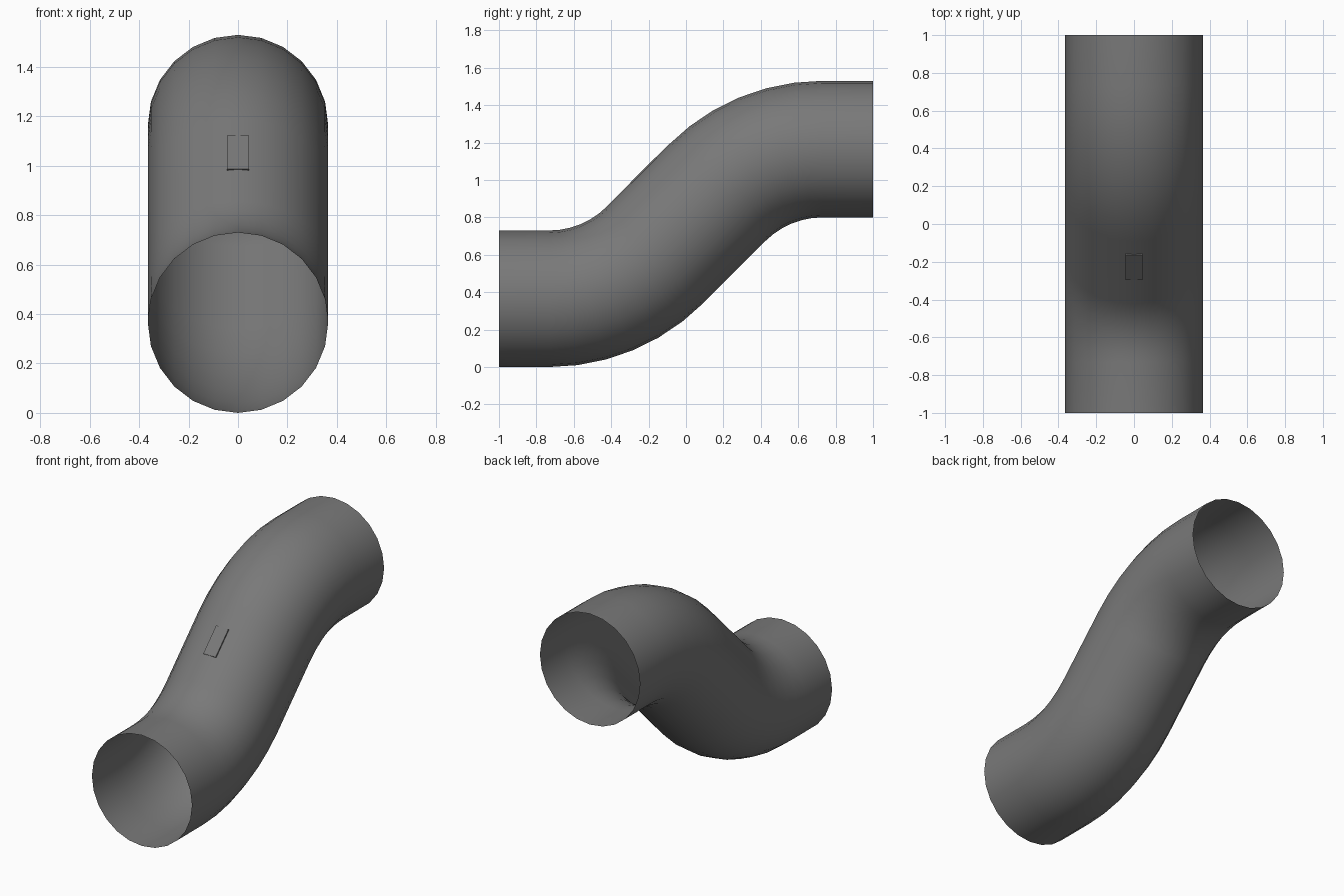
import bpy, bmesh
from math import sin, cos, pi, radians

if "Cube" in bpy.data.objects:
    bpy.data.objects.remove(bpy.data.objects["Cube"])

R = 0.365        # pipe radius
BEND = 0.80      # bend radius of the centre line
A = 0.40 + 0.414 * BEND   # distance of bend start from the middle
MID = 0.765      # height of the middle
SIDES, STEPS = 24, 6

# dark grey for all parts
dark = bpy.data.materials.new("dark_grey")
dark.diffuse_color = (0.19, 0.19, 0.19, 1)
dark.use_nodes = True
dark.node_tree.nodes["Principled BSDF"].inputs["Base Color"].default_value = dark.diffuse_color

# centre line of lower half: (y, z, slope)
half = [(-1.0, R, 0.0)]
for i in range(STEPS + 1):
    t = radians(45) * i / STEPS
    half.append((-A + BEND * sin(t), R + BEND * (1 - cos(t)), t))
# upper half is the lower half turned about the middle
path = half + [(-y, 2 * MID - z, t) for y, z, t in reversed(half)]

# open S-shaped pipe
bm = bmesh.new()
rings = []
for y, z, t in path:
    ring = []
    for k in range(SIDES):
        a = 2 * pi * k / SIDES
        h = R * cos(a)
        ring.append(bm.verts.new((R * sin(a), y - h * sin(t), z + h * cos(t))))
    rings.append(ring)
for r0, r1 in zip(rings, rings[1:]):
    for k in range(SIDES):
        n = (k + 1) % SIDES
        bm.faces.new((r0[k], r1[k], r1[n], r0[n]))
bmesh.ops.recalc_face_normals(bm, faces=bm.faces)
mesh = bpy.data.meshes.new("pipe")
bm.to_mesh(mesh)
bm.free()
pipe = bpy.data.objects.new("pipe", mesh)
bpy.context.collection.objects.link(pipe)
mesh.materials.append(dark)
for p in mesh.polygons:
    p.use_smooth = True

# small flat plate on top of the sloped section
c, s, thick = cos(pi / 4), 0.042, 0.010
h = R + 0.003 - thick / 2
bpy.ops.mesh.primitive_cube_add(
    size=1, location=(0, (s - h) * c, MID + (s + h) * c), rotation=(pi / 4, 0, 0))
plate = bpy.context.object
plate.name = "label_plate"
plate.scale = (0.09, 0.19, thick)
plate.data.materials.append(dark)
